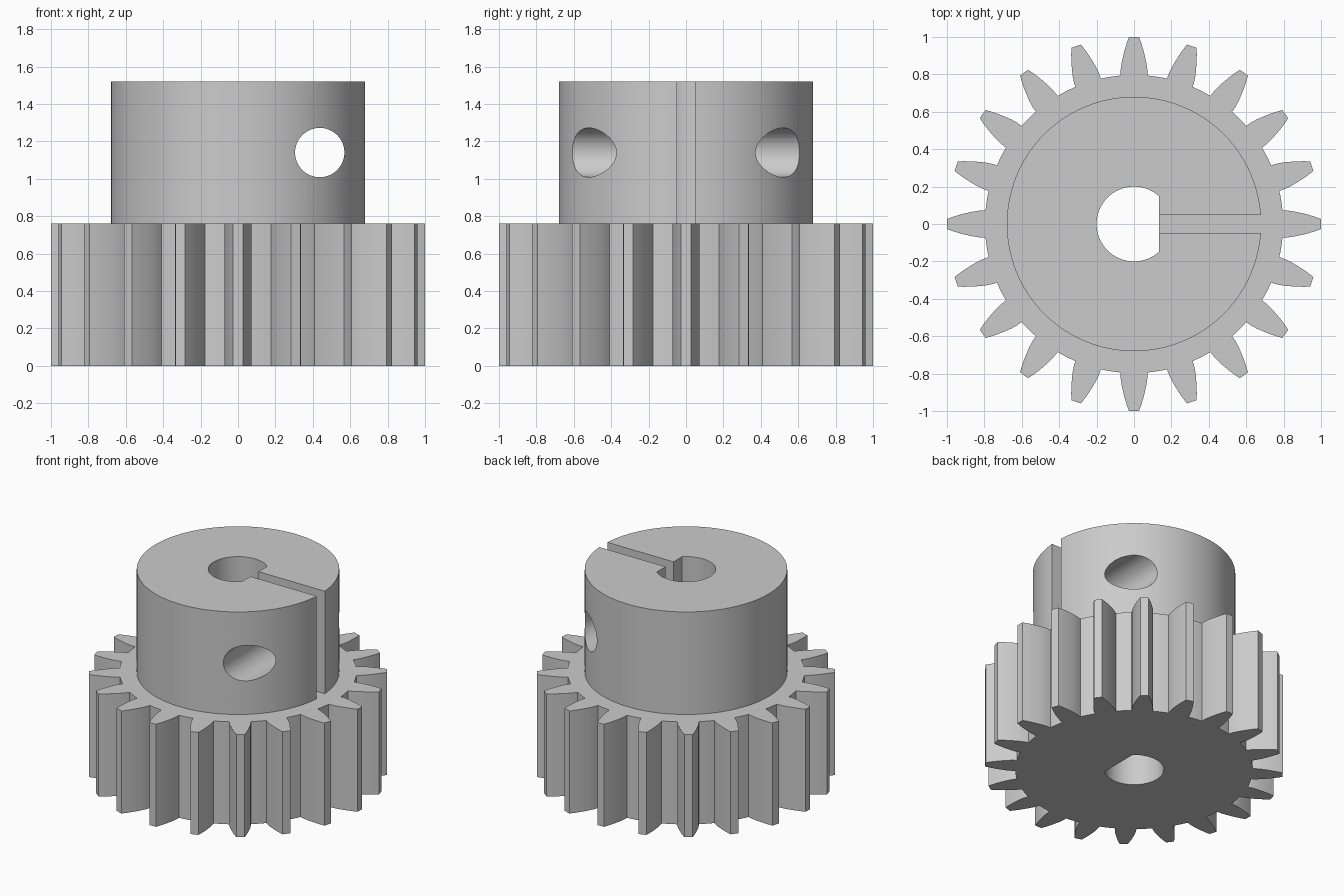
import bpy, bmesh
from math import pi, sin, cos, asin, acos, radians

if "Cube" in bpy.data.objects:
    bpy.data.objects.remove(bpy.data.objects["Cube"], do_unlink=True)

TEETH = 20
GEAR_TOP, HUB_TOP = 0.76, 1.52
HUB_R, BORE_R, FLAT_X, SLOT = 0.68, 0.2, 0.135, 0.047

steel = bpy.data.materials.new("plain grey")
steel.use_nodes = True
GREY = (0.6, 0.6, 0.6, 1)
steel.diffuse_color = GREY
steel.node_tree.nodes["Principled BSDF"].inputs["Base Color"].default_value = GREY


def arc(r, a, b, n):
    return [(r * cos(a + (b - a) * i / n), r * sin(a + (b - a) * i / n)) for i in range(n + 1)]


def extrude(name, profile, z0, z1):
    """Solid prism from a closed outline."""
    bm = bmesh.new()
    face = bm.faces.new([bm.verts.new((x, y, z0)) for x, y in profile])
    new = bmesh.ops.extrude_face_region(bm, geom=[face])["geom"]
    verts = [v for v in new if isinstance(v, bmesh.types.BMVert)]
    bmesh.ops.translate(bm, verts=verts, vec=(0, 0, z1 - z0))
    bmesh.ops.recalc_face_normals(bm, faces=bm.faces)
    mesh = bpy.data.meshes.new(name)
    bm.to_mesh(mesh)
    bm.free()
    mesh.materials.append(steel)
    obj = bpy.data.objects.new(name, mesh)
    bpy.context.collection.objects.link(obj)
    return obj


def activate(obj):
    bpy.ops.object.select_all(action="DESELECT")
    obj.select_set(True)
    bpy.context.view_layer.objects.active = obj


def cut(obj, cutter):
    mod = obj.modifiers.new("cut", "BOOLEAN")
    mod.operation, mod.solver, mod.object = "DIFFERENCE", "EXACT", cutter
    activate(obj)
    bpy.ops.object.modifier_apply(modifier=mod.name)
    bpy.data.objects.remove(cutter, do_unlink=True)


# Gear wheel: curved tooth flanks as (radius, half width), joined by root arcs
flank = [(0.797, 0.072), (0.83, 0.071), (0.865, 0.066), (0.9, 0.058),
         (0.935, 0.049), (0.97, 0.038), (1.0, 0.027)]
pitch = 2 * pi / TEETH
outline = []
for t in range(TEETH):
    mid = t * pitch
    sides = [(r, asin(w / r)) for r, w in flank]
    outline += [(r * cos(mid - a), r * sin(mid - a)) for r, a in sides]
    outline.append((cos(mid), sin(mid)))
    outline += [(r * cos(mid + a), r * sin(mid + a)) for r, a in reversed(sides)]
    root = sides[0][1]
    outline += arc(flank[0][0], mid + root, mid + pitch - root, 4)[1:-1]
gear = extrude("gear_wheel", outline, 0, GEAR_TOP)

# D-shaped shaft bore through the gear
flat = acos(FLAT_X / BORE_R)
bore = arc(BORE_R, flat, 2 * pi - flat, 48)
cut(gear, extrude("bore_cutter", bore, -0.1, GEAR_TOP + 0.1))

# Clamping hub: ring split by a slot that opens into the bore flat
gap = asin(SLOT / HUB_R)
ring = arc(HUB_R, gap, 2 * pi - gap, 112)
ring += [(FLAT_X, -SLOT)] + bore[::-1] + [(FLAT_X, SLOT)]
hub = extrude("clamp_hub", ring, GEAR_TOP, HUB_TOP)

# Clamp screw hole, front to back across the slot side
screw = extrude("screw_cutter", arc(0.132, 0, 2 * pi, 48)[:-1], -1, 1)
screw.rotation_euler.x = pi / 2
screw.location = (0.437, 0, 1.14)
bpy.context.view_layer.update()
cut(hub, screw)

for part in (gear, hub):
    activate(part)
    bpy.ops.object.shade_smooth_by_angle(angle=radians(25))
